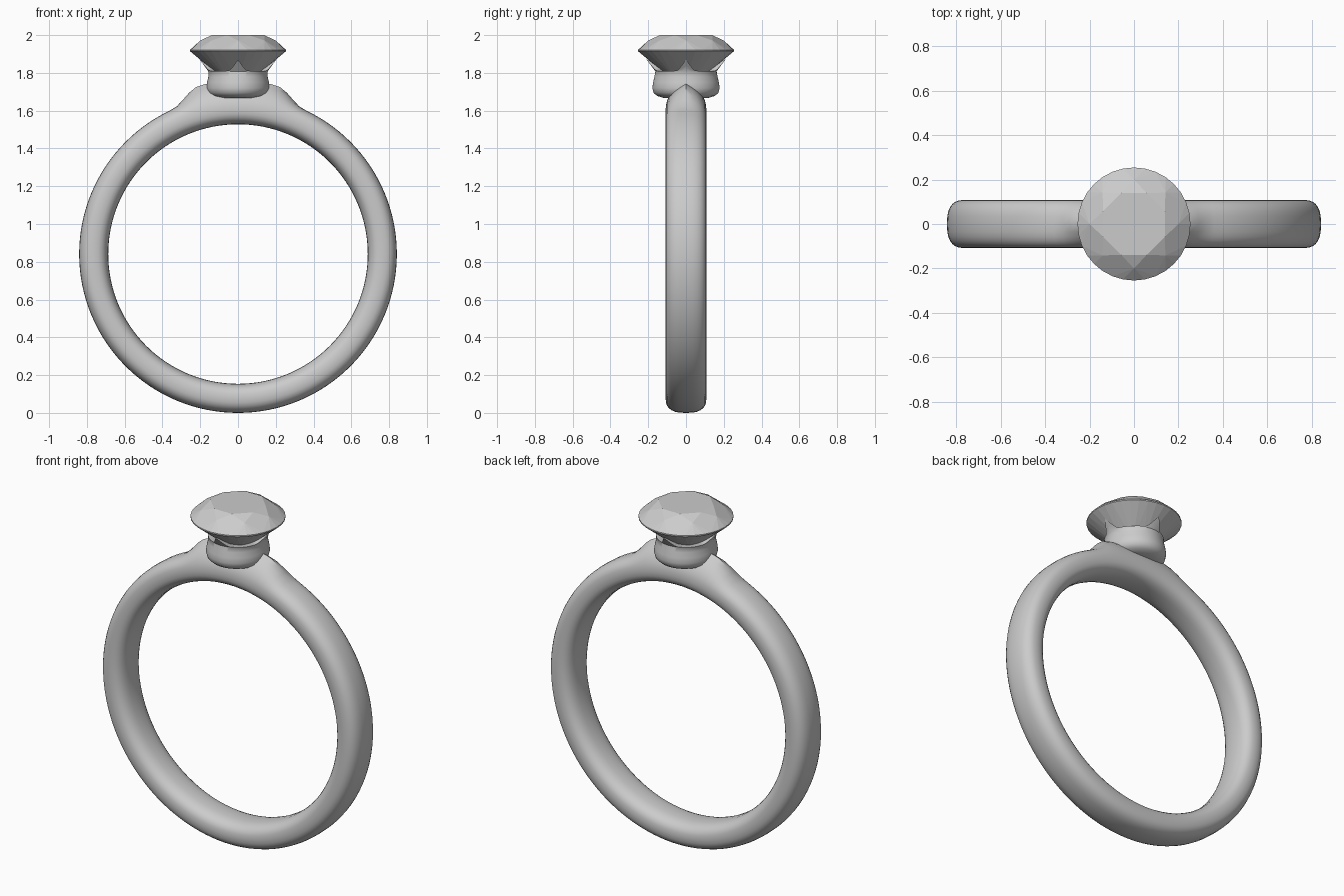
import bpy, bmesh
from math import sin, cos, pi, exp, copysign

if "Cube" in bpy.data.objects:
    bpy.data.objects.remove(bpy.data.objects["Cube"])


def make_object(name, verts, faces, smooth_angle=None):
    me = bpy.data.meshes.new(name)
    me.from_pydata(verts, [], faces)
    bm = bmesh.new()
    bm.from_mesh(me)
    bmesh.ops.recalc_face_normals(bm, faces=bm.faces)
    bm.to_mesh(me)
    bm.free()
    ob = bpy.data.objects.new(name, me)
    bpy.context.collection.objects.link(ob)
    if smooth_angle:
        bpy.ops.object.select_all(action='DESELECT')
        ob.select_set(True)
        bpy.context.view_layer.objects.active = ob
        bpy.ops.object.shade_smooth_by_angle(angle=smooth_angle)
    return ob


def grid_faces(rows, cols, wrap_rows):
    count = rows if wrap_rows else rows - 1
    return [(i * cols + j, i * cols + (j + 1) % cols,
             ((i + 1) % rows) * cols + (j + 1) % cols, ((i + 1) % rows) * cols + j)
            for i in range(count) for j in range(cols)]


def power(v, p):
    return copysign(abs(v) ** p, v)


# Band: rounded section swept round a circle, with ridged shoulders near the top
CENTRE, R_MID, HALF_T, HALF_W = 0.841, 0.764, 0.077, 0.108
N, M = 128, 28
verts = []
for i in range(N):
    a = 2 * pi * i / N
    t = min(1, max(0, (0.35 - abs(R_MID * 1.1 * sin(a))) / 0.17)) if cos(a) > 0 else 0
    rise = 0.075 * t * t * (3 - 2 * t)
    for j in range(M):
        b = 2 * pi * j / M
        y = HALF_W * power(sin(b), 0.75)
        d = HALF_T * power(cos(b), 0.8)
        if d > 0:
            d += rise * (1 - abs(y) / HALF_W) ** 0.8
        r = R_MID + d
        verts.append((r * sin(a), y, CENTRE + r * cos(a)))
make_object("band", verts, grid_faces(N, M, True), 0.8)

# Setting cup: turned profile whose rim rises into four pointed prongs
N = 96
lower = [(0.05, 1.665), (0.12, 1.668), (0.153, 1.678), (0.172, 1.695),
         (0.178, 1.72), (0.174, 1.75), (0.167, 1.78)]
rim = []
for i in range(N):
    a = 2 * pi * i / N
    d = abs((a + pi / 4) % (pi / 2) - pi / 4)       # angle from nearest prong
    rim.append((a, 0.012 * exp(-d / 0.3) + 0.05 * max(0, 1 - d / 0.3) ** 1.4))
verts = []
for r, z in lower:
    verts += [(0.94 * r * cos(a), r * sin(a), z) for a, h in rim]
for f in (0, 0.5, 1):                                # flared outer wall of the rim
    for a, h in rim:
        k = h * f
        r = 0.162 + 0.75 * k
        verts.append((0.97 * r * cos(a), r * sin(a), 1.808 + k))
for a, h in rim:                                     # inner wall, hidden in the gem
    r = 0.115 + 1.1 * h
    verts.append((r * cos(a), r * sin(a), 1.805 + h * 0.95))
verts += [(0.05 * cos(a), 0.05 * sin(a), 1.745) for a, h in rim]
rows = len(verts) // N
faces = grid_faces(rows, N, False)
faces += [tuple(range(N)), tuple(range((rows - 1) * N, rows * N))]
make_object("setting_cup", verts, faces, 0.8)

# Gem: brilliant cut with octagonal table, kites, stars and girdle facets
verts, faces = [], []


def ring(n, r, z, start):
    first = len(verts)
    verts.extend((r * cos(start + 2 * pi * i / n), r * sin(start + 2 * pi * i / n), z)
                 for i in range(n))
    return [first + i for i in range(n)]


def girdle_facets(mid, girdle):
    for k in range(8):
        for s in range(4):
            faces.append((mid[k], girdle[4 * k + s], girdle[(4 * k + s + 1) % 32]))


table = ring(8, 0.15, 2.0, pi / 8)
crown = ring(8, 0.2, 1.971, pi / 4)
upper = ring(32, 0.254, 1.922, pi / 8)
under = ring(32, 0.254, 1.915, pi / 8)
pavilion = ring(8, 0.075, 1.766, pi / 4)
culet = len(verts)
verts.append((0, 0, 1.71))
faces.append(tuple(table))
for k in range(8):
    faces.append((table[k], crown[k], table[(k + 1) % 8]))
    faces.append((table[k], crown[k - 1], upper[4 * k], crown[k]))
    faces.append((culet, pavilion[k - 1], under[4 * k], pavilion[k]))
girdle_facets(crown, upper)
girdle_facets(pavilion, under)
for i in range(32):
    faces.append((upper[i], upper[(i + 1) % 32], under[(i + 1) % 32], under[i]))
make_object("gem", verts, faces)
